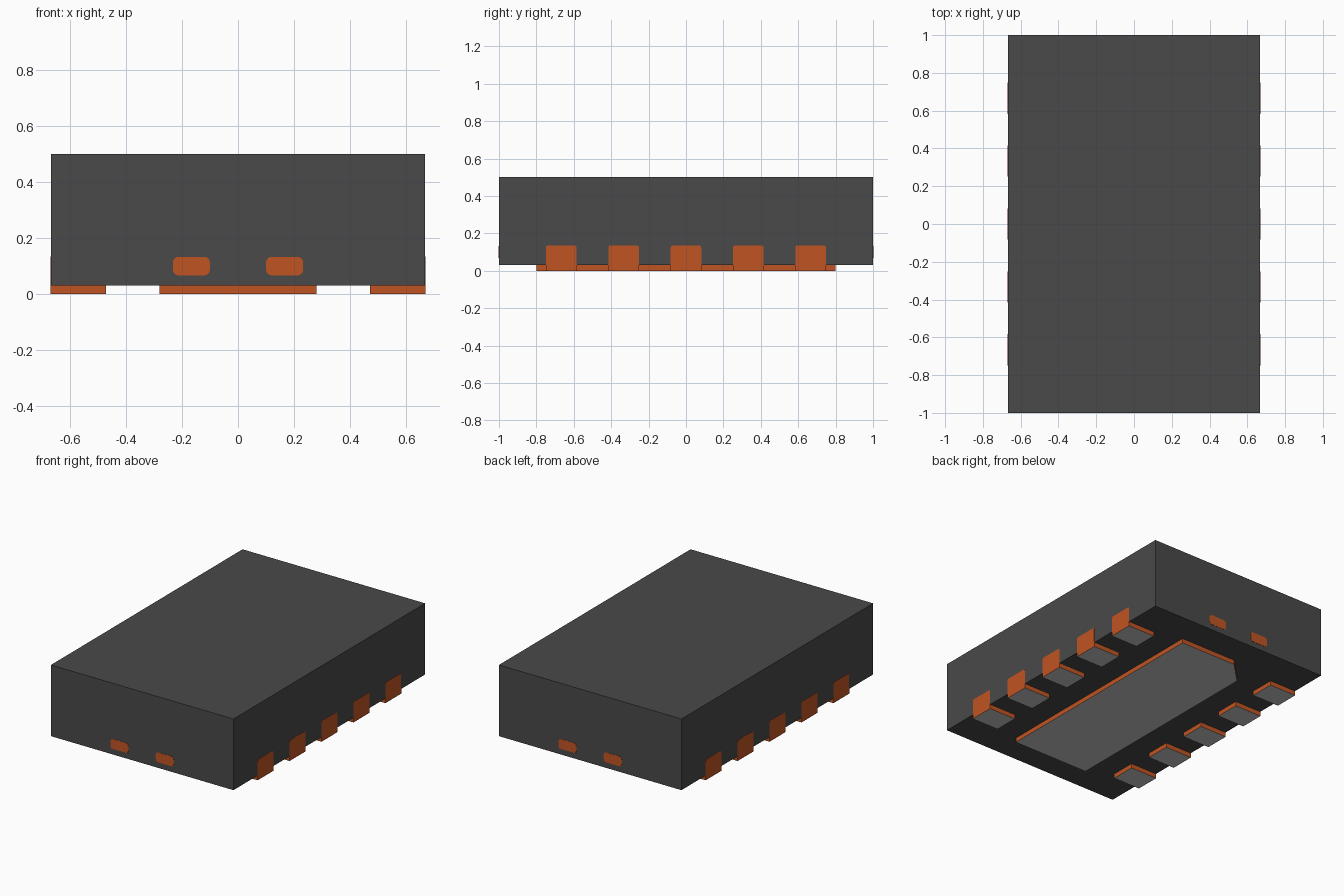
import bpy, bmesh, math
from mathutils import Vector

cube = bpy.data.objects.get("Cube")
if cube:
    bpy.data.objects.remove(cube, do_unlink=True)


def material(name, rgb):
    m = bpy.data.materials.new(name)
    m.use_nodes = True
    color = (*rgb, 1.0)
    m.diffuse_color = color
    m.node_tree.nodes["Principled BSDF"].inputs["Base Color"].default_value = color
    return m


RESIN = material("dark resin", (0.067, 0.067, 0.067))
COPPER = material("copper", (0.53, 0.09, 0.017))
TIN = material("tin plating", (0.56, 0.56, 0.56))

HALF_X, HALF_Y = 0.667, 1.0
BASE, TOP = 0.03, 0.5
PROUD = 0.0015  # how far exposed metal stands off the moulding


def rounded(u0, u1, v0, v1, top=0.0, bottom=0.0, steps=4):
    """Rectangle outline with separate radii for its top and bottom corners."""
    points = []
    corners = [(u1, v1, top, 0), (u0, v1, top, 1), (u0, v0, bottom, 2), (u1, v0, bottom, 3)]
    for u, v, r, quarter in corners:
        if r == 0:
            points.append((u, v))
            continue
        cu = u - r if u == u1 else u + r
        cv = v - r if v == v1 else v + r
        for i in range(steps + 1):
            a = (quarter + i / steps) * math.pi / 2
            points.append((cu + r * math.cos(a), cv + r * math.sin(a)))
    return points


def prism(name, outline, axis, lo, hi, mats):
    """Extrude an outline along an axis; a second material goes on the underside."""
    place = {"x": lambda u, v, d: (d, u, v),
             "y": lambda u, v, d: (u, d, v),
             "z": lambda u, v, d: (u, v, d)}[axis]
    bm = bmesh.new()
    face = bm.faces.new([bm.verts.new(place(u, v, lo)) for u, v in outline])
    extruded = bmesh.ops.extrude_face_region(bm, geom=[face], use_keep_orig=True)
    verts = [g for g in extruded["geom"] if isinstance(g, bmesh.types.BMVert)]
    bmesh.ops.translate(bm, verts=verts, vec=Vector(place(0, 0, hi - lo)))
    bmesh.ops.recalc_face_normals(bm, faces=bm.faces)
    if len(mats) > 1:
        for f in bm.faces:
            f.material_index = 1 if f.normal.z < -0.9 else 0
    mesh = bpy.data.meshes.new(name)
    bm.to_mesh(mesh)
    bm.free()
    for m in mats:
        mesh.materials.append(m)
    obj = bpy.data.objects.new(name, mesh)
    bpy.context.collection.objects.link(obj)
    return obj


# Moulded body
prism("body", rounded(-HALF_X, HALF_X, -HALF_Y, HALF_Y), "z", BASE, TOP, [RESIN])

# Central heat pad with one clipped corner marking the first terminal
px, py, clip = 0.28, 0.8, 0.145
prism("heat_pad", [(-px, -py), (px, -py), (px, py), (clip - px, py), (-px, py - clip)],
      "z", 0, BASE + 0.005, [COPPER, TIN])

# Five terminals on each long side: a solder pad below and an exposed lead end
for side, label in ((1, "left"), (-1, "right")):
    outer = side * (HALF_X + PROUD)
    for i in range(5):
        y = (i - 2) / 3
        xs = sorted((side * 0.47, outer))
        prism(f"{label}_solder_pad_{i + 1}", rounded(*xs, y - 0.083, y + 0.083),
              "z", 0, BASE + 0.005, [COPPER, TIN])
        prism(f"{label}_lead_end_{i + 1}",
              rounded(y - 0.082, y + 0.082, 0.02, 0.135, top=0.012),
              "x", *sorted((side * 0.64, outer)), [COPPER])

# Two tie bar ends on each short side
for side, label in ((-1, "front"), (1, "back")):
    for sx, hand in ((1, "left"), (-1, "right")):
        span = sorted((sx * 0.1, sx * 0.232))
        prism(f"{label}_{hand}_tie_bar",
              rounded(*span, 0.067, 0.133, top=0.02, bottom=0.02),
              "y", *sorted((side * 0.97, side * (HALF_Y + PROUD))), [COPPER])
